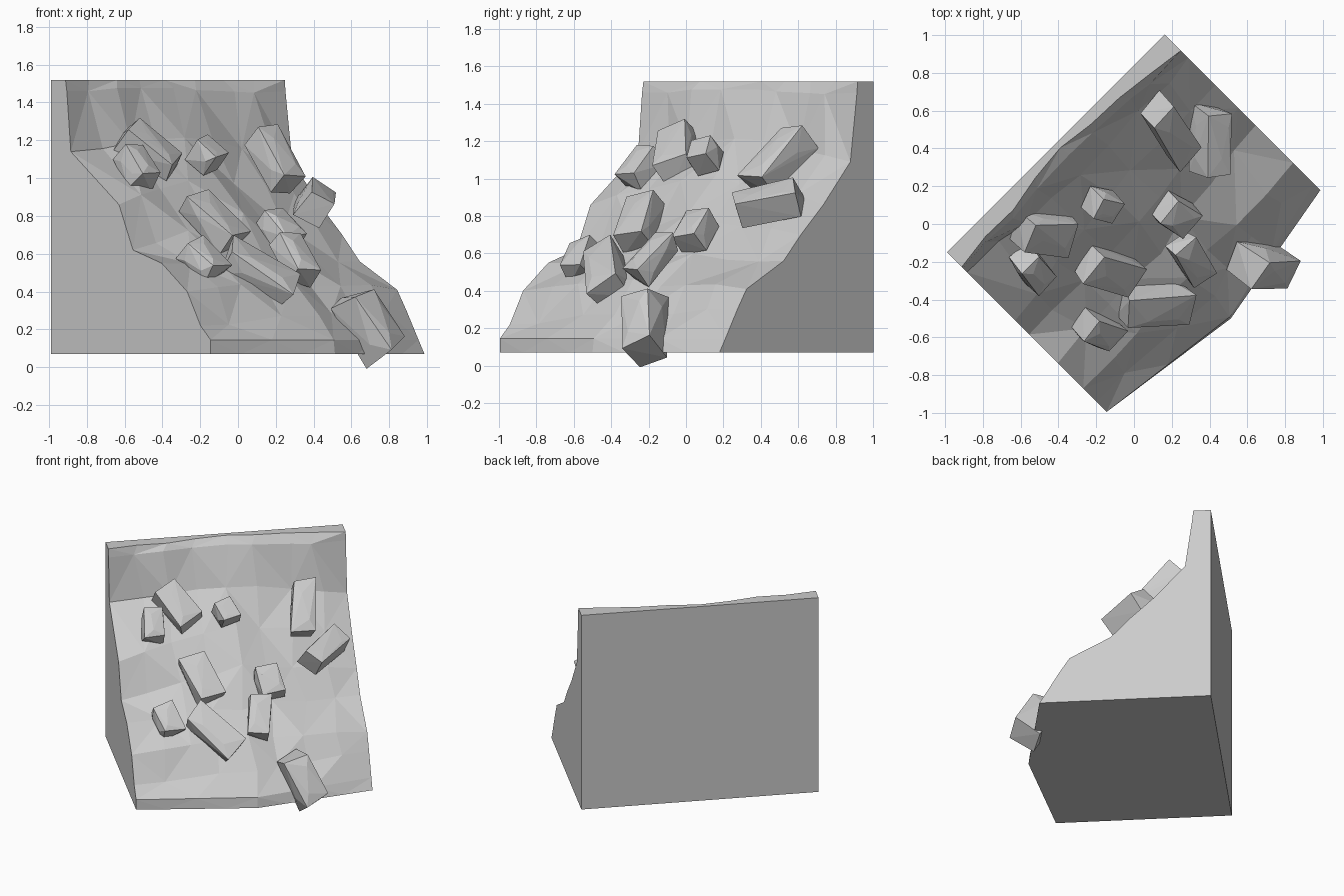
import bpy
import bmesh
import math
import random
from mathutils import Vector, Matrix

if "Cube" in bpy.data.objects:
    bpy.data.objects.remove(bpy.data.objects["Cube"])

stone = bpy.data.materials.new("stone_grey")
stone.use_nodes = True
GREY = (0.6, 0.6, 0.6, 1)
stone.diffuse_color = GREY
stone.node_tree.nodes["Principled BSDF"].inputs["Base Color"].default_value = GREY

# Cliff axes: along the back wall, and outwards from it
S = math.sqrt(0.5)
ALONG, OUT, UP = Vector((S, S, 0)), Vector((S, -S, 0)), Vector((0, 0, 1))
CORNER = Vector((-0.99, -0.15, 0))
WIDTH = 1.63


def finish(bm, name):
    bmesh.ops.recalc_face_normals(bm, faces=bm.faces)
    mesh = bpy.data.meshes.new(name)
    bm.to_mesh(mesh)
    bm.free()
    mesh.materials.append(stone)
    obj = bpy.data.objects.new(name, mesh)
    bpy.context.collection.objects.link(obj)
    return obj


# Slope profiles (distance out, height) at the two ends and the middle
LEFT = [(.11, 1.52), (.12, 1.46), (.15, 1.14), (.51, .86), (.615, .62),
        (.83, .55), (1.02, .40), (1.12, .22), (1.195, .145), (1.195, .07)]
MIDDLE = [(.05, 1.52), (.10, 1.47), (.22, 1.22), (.40, 1.03), (.59, .80),
          (.79, .59), (.98, .45), (1.15, .27), (1.30, .145), (1.31, .07)]
RIGHT = [(.12, 1.52), (.125, 1.46), (.175, 1.09), (.38, .86), (.55, .70),
         (.68, .56), (.96, .41), (1.03, .30), (1.12, .145), (1.165, .07)]


def build_cliff():
    rng = random.Random(4)
    bm = bmesh.new()
    cols, last = 8, len(LEFT) - 1
    grid, back = [], []
    for c in range(cols + 1):
        t = c / cols
        a, b, k = (LEFT, MIDDLE, t * 2) if t <= .5 else (MIDDLE, RIGHT, t * 2 - 1)
        column = []
        for r in range(last + 1):
            out = a[r][0] + (b[r][0] - a[r][0]) * k
            z = a[r][1] + (b[r][1] - a[r][1]) * k
            shift = 0
            if 0 < c < cols and r == 0:
                out += rng.uniform(-.02, .02)
            elif 0 < c < cols and r < last - 1:
                rough = .015 if r == 1 else .018
                out += rng.uniform(-rough, rough)
                z += rng.uniform(-rough, rough)
                shift = rng.uniform(-.04, .04)
            column.append(bm.verts.new(CORNER + ALONG * (WIDTH * t + shift) + OUT * out + UP * z))
        grid.append(column)
        back.append([bm.verts.new(CORNER + ALONG * (WIDTH * t) + UP * z) for z in (1.52, .07)])
    # Rugged front, split into triangles in alternating directions
    for c in range(cols):
        for r in range(last):
            q = [grid[c][r], grid[c][r + 1], grid[c + 1][r + 1], grid[c + 1][r]]
            if (c + r) % 2:
                q = q[1:] + q[:1]
            bm.faces.new((q[0], q[1], q[2]))
            bm.faces.new((q[0], q[2], q[3]))
        # Top strip, underside and back wall
        bm.faces.new((back[c][0], grid[c][0], grid[c + 1][0], back[c + 1][0]))
        bm.faces.new((back[c][1], back[c + 1][1], grid[c + 1][last], grid[c][last]))
        bm.faces.new((back[c][0], back[c + 1][0], back[c + 1][1], back[c][1]))
    # Flat cut ends
    for c in (0, cols):
        bm.faces.new([back[c][0]] + grid[c] + [back[c][1]])
    finish(bm, "cliff")


# Chipped block on the slope; turn swings its foot along the cliff, lean pushes it inwards
def rock(name, place, turn, length, width, depth, seed, lean=0):
    rng = random.Random(seed)
    bm = bmesh.new()
    for i in (-1, 1):
        for j in (-1, 1):
            for k in (-1, 1):
                p = Vector((i * width, j * depth, k * length)) * .5
                p = Vector([x * rng.uniform(.75, 1.05) for x in p])
                bm.verts.new(p)
    # Extra ridge points give broken facets
    for k in (-.25, .2):
        bm.verts.new((rng.uniform(-.3, .3) * width, depth * .52, k * length))
        bm.verts.new((rng.choice((-.52, .52)) * width, rng.uniform(-.2, .2) * depth, k * length))
    hull = bmesh.ops.convex_hull(bm, input=bm.verts)
    bmesh.ops.delete(bm, geom=[v for v in hull["geom_interior"] if isinstance(v, bmesh.types.BMVert)],
                     context="VERTS")
    normal = (OUT + UP).normalized()
    uphill = (UP - OUT).normalized()
    frame = Matrix((ALONG, normal, uphill)).transposed()
    spin = Matrix.Rotation(math.radians(turn), 3, "Y")
    tilt = Matrix.Rotation(math.radians(-lean), 3, "X")
    bmesh.ops.transform(bm, matrix=(frame @ spin @ tilt).to_4x4(), verts=bm.verts)
    bmesh.ops.translate(bm, vec=Vector(place), verts=bm.verts)
    finish(bm, name)


build_cliff()
rock("upper_left_boulder", (-.47, -.05, 1.13), -32, .36, .20, .17, 1)
rock("left_chip", (-.53, -.24, 1.06), 5, .25, .15, .14, 2)
rock("upper_small_block", (-.17, .10, 1.12), -20, .16, .15, .14, 3)
rock("upper_right_boulder", (.19, .49, 1.09), 8, .41, .17, .17, 4)
rock("right_slab", (.41, .45, .865), 50, .37, .17, .17, 5, -20)
rock("middle_boulder", (-.13, -.25, .77), -20, .35, .19, .14, 6)
rock("lower_left_block", (-.19, -.56, .565), -15, .24, .17, .15, 7)
rock("lower_middle_boulder", (.11, -.42, .49), -40, .43, .20, .18, 8)
rock("lower_slab", (.30, -.18, .575), 10, .31, .15, .13, 9)
rock("centre_block", (.22, .05, .72), -10, .21, .17, .15, 10)
rock("foot_boulder", (.69, -.22, .225), -22, .38, .20, .21, 11, 20)
